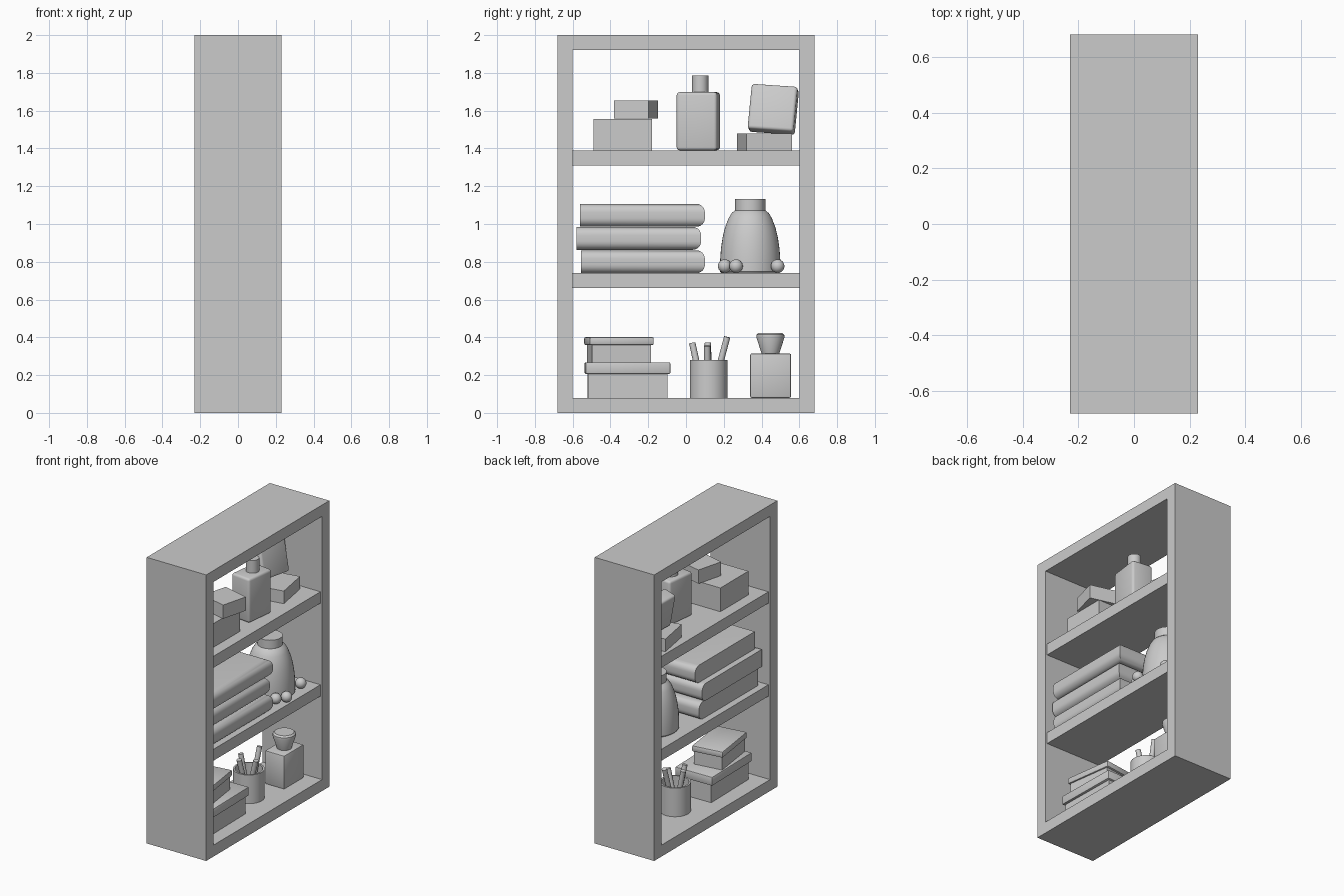
import bpy, bmesh, math
from mathutils import Vector, Matrix, Euler

if "Cube" in bpy.data.objects:
    bpy.data.objects.remove(bpy.data.objects["Cube"])


def finish(name, bm, matrix=None, smooth=True):
    bmesh.ops.recalc_face_normals(bm, faces=bm.faces)
    me = bpy.data.meshes.new(name)
    bm.to_mesh(me)
    bm.free()
    ob = bpy.data.objects.new(name, me)
    bpy.context.collection.objects.link(ob)
    if matrix is not None:
        ob.matrix_world = matrix
    if smooth:
        bpy.ops.object.select_all(action='DESELECT')
        ob.select_set(True)
        bpy.context.view_layer.objects.active = ob
        bpy.ops.object.shade_smooth_by_angle(angle=math.radians(35))
    return ob


def box(name, center, size, rot=(0, 0, 0), bevel=0.0, segments=3, pick=None):
    """Box by centre and size; pick(edge midpoint) limits which edges get rounded."""
    bm = bmesh.new()
    bmesh.ops.create_cube(bm, size=1)
    bmesh.ops.scale(bm, vec=size, verts=bm.verts)
    if bevel:
        edges = [e for e in bm.edges
                 if pick is None or pick((e.verts[0].co + e.verts[1].co) / 2)]
        bmesh.ops.bevel(bm, geom=edges, offset=bevel, segments=segments,
                        profile=0.5, affect='EDGES')
    e = Euler([math.radians(a) for a in rot])
    m = Matrix.Translation(center) @ e.to_matrix().to_4x4()
    return finish(name, bm, m, bevel > 0)


def lathe(name, profile, center, direction=(0, 0, 1), steps=32):
    """Spin an (r, z) profile round its axis; points on the axis merge."""
    bm = bmesh.new()
    vs = [bm.verts.new((r, 0, z)) for r, z in profile]
    es = [bm.edges.new(p) for p in zip(vs, vs[1:])]
    bmesh.ops.spin(bm, geom=vs + es, cent=(0, 0, 0), axis=(0, 0, 1),
                   angle=2 * math.pi, steps=steps)
    bmesh.ops.remove_doubles(bm, verts=bm.verts, dist=1e-5)
    q = Vector(direction).to_track_quat('Z', 'Y').to_matrix().to_4x4()
    return finish(name, bm, Matrix.Translation(center) @ q)


# Open bookcase frame and shelves
T = 0.08
for side, s in (("left", -1), ("right", 1)):
    box("side_panel_" + side, (0, s * 0.64, 1), (0.46, T, 2))
for n, z in (("bottom_panel", 0.04), ("top_panel", 1.96)):
    box(n, (0, 0, z), (0.46, 1.2, T))
for n, z in (("lower_shelf", 0.70), ("upper_shelf", 1.35)):
    box(n, (0, 0, z), (0.435, 1.2, T))

# Top shelf: stacked boxes, squared bottle, leaning block
box("carton_large", (0, -0.335, 1.473), (0.28, 0.31, 0.166))
box("carton_small", (0.08, -0.265, 1.606), (0.197, 0.19, 0.096), (0, 0, -14.5))
box("square_bottle", (0.06, 0.065, 1.544), (0.15, 0.216, 0.308), (0, 0, -7), 0.016)
lathe("bottle_cap", [(0, 0), (0.043, 0), (0.043, 0.09), (0, 0.09)], (0.06, 0.075, 1.697))
box("flat_carton", (-0.034, 0.415, 1.434), (0.29, 0.244, 0.088), (0, 0, 10))
box("leaning_block", (-0.085, 0.462, 1.607), (0.10, 0.245, 0.245), (-4, -14, -6), 0.016)

# Middle shelf: folded towels, rounded along the two folded sides
towels = [(-0.17, 0.20, -0.555, 0.10, 0.80), (-0.18, 0.19, -0.58, 0.08, 0.924),
          (-0.14, 0.20, -0.56, 0.10, 1.046)]
for i, (x0, x1, y0, y1, z) in enumerate(towels):
    box(f"folded_towel_{i + 1}", ((x0 + x1) / 2, (y0 + y1) / 2, z),
        (x1 - x0, y1 - y0, 0.121), bevel=0.045, segments=6,
        pick=lambda c: abs(c.z) > 0.01 and (c.x > 0.01 or c.y > 0.01))

# Domed jar with a collar, and small balls round it
lathe("domed_jar", [(0, 0), (0.153, 0), (0.16, 0.008), (0.16, 0.06), (0.155, 0.13),
                    (0.146, 0.19), (0.134, 0.24), (0.115, 0.29), (0.098, 0.318),
                    (0.08, 0.332), (0, 0.332)], (0.01, 0.34, 0.74), steps=40)
lathe("jar_collar", [(0, 0), (0.08, 0), (0.08, 0.062), (0, 0.062)], (0.01, 0.34, 1.07))
ball = [(0.036 * math.sin(math.pi * i / 12), -0.036 * math.cos(math.pi * i / 12))
        for i in range(13)]
ball[0], ball[-1] = (0, -0.036), (0, 0.036)
for i, (x, y) in enumerate(((0.149, 0.205), (0.19, 0.265), (0.146, 0.485))):
    lathe(f"ball_{i + 1}", ball, (x, y, 0.777), steps=24)

# Bottom shelf: lidded boxes
box("lower_box", (0.005, -0.31, 0.145), (0.25, 0.42, 0.13), (0, 0, 1))
box("lower_box_lid", (0.005, -0.31, 0.237), (0.285, 0.45, 0.062), (0, 0, 1), 0.007, 2)
box("upper_box", (-0.01, -0.355, 0.315), (0.20, 0.315, 0.094), (0, 0, 8))
box("upper_box_lid", (-0.01, -0.355, 0.38), (0.22, 0.343, 0.043), (0, 0, 8), 0.009, 2)

# Pen cup with pens
lathe("pen_cup", [(0, 0), (0.1, 0), (0.1, 0.2), (0.088, 0.2), (0.088, 0.015), (0, 0.015)],
      (0, 0.12, 0.08))
pens = [((0.01, 0.09, 0.11), (-0.015, 0.033, 0.37)), ((0, 0.14, 0.11), (0.015, 0.218, 0.402)),
        ((0.0, 0.115, 0.11), (0.06, 0.112, 0.355)), ((-0.01, 0.12, 0.11), (-0.06, 0.116, 0.37))]
for i, (a, b) in enumerate(pens):
    d = Vector(b) - Vector(a)
    L = d.length
    lathe(f"pen_{i + 1}", [(0, 0), (0.017, 0), (0.017, L), (0, L)], a, d, 16)

# Square scent bottle with a flared stopper
box("scent_bottle", (0.045, 0.448, 0.197), (0.15, 0.217, 0.234), bevel=0.008, segments=2)
lathe("scent_stopper", [(0, 0), (0.047, 0), (0.074, 0.085), (0.073, 0.1), (0.062, 0.11),
                        (0, 0.11)], (0.045, 0.447, 0.314))
